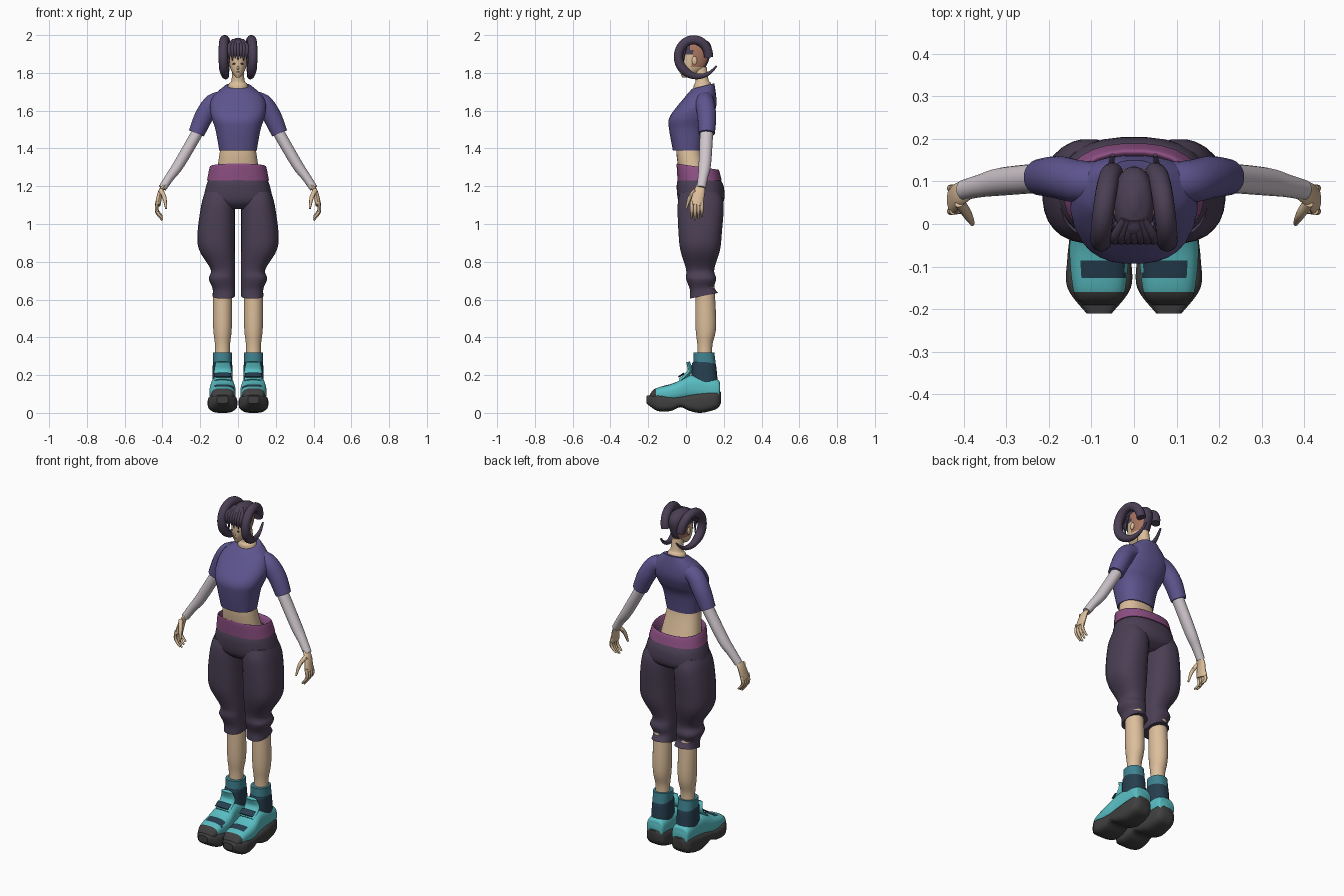
import bpy, bmesh, math
from mathutils import Vector, Matrix

cube = bpy.data.objects.get("Cube")
if cube:
    bpy.data.objects.remove(cube, do_unlink=True)


def material(name, *rgb):
    mat = bpy.data.materials.new(name)
    mat.use_nodes = True
    mat.diffuse_color = (*rgb, 1)
    shader = next(node for node in mat.node_tree.nodes if node.type == "BSDF_PRINCIPLED")
    shader.inputs["Base Color"].default_value = (*rgb, 1)
    return mat


skin = material("skin", .72, .52, .33)
plum = material("dark plum", .07, .05, .09)
violet = material("violet cloth", .11, .09, .27)
magenta = material("magenta cloth", .27, .08, .23)
pale = material("pale grey cloth", .62, .56, .6)
teal = material("bright teal", .1, .52, .55)
deep_teal = material("deep teal", .05, .23, .29)
navy = material("navy", .02, .05, .08)
rubber = material("rubber grey", .05, .05, .05)
shaved = material("shaved brown", .4, .18, .12)
made = []


def finish(name, bm, materials):
    """Turn a bmesh into a named object."""
    mesh = bpy.data.meshes.new(name)
    bm.to_mesh(mesh)
    bm.free()
    for mat in materials:
        mesh.materials.append(mat)
    part = bpy.data.objects.new(name, mesh)
    bpy.context.collection.objects.link(part)
    made.append(part)


def sides(name, pair):
    """Names and x signs of a single part or of a mirrored pair."""
    return (("left_" + name, 1), ("right_" + name, -1)) if pair else ((name, 1),)


def spline(rows, steps):
    """Catmull-Rom interpolation through tuples of equal length."""
    result = []
    last = len(rows) - 1
    for i in range(last):
        before, start, end, after = rows[max(i - 1, 0)], rows[i], rows[i + 1], rows[min(i + 2, last)]
        for step in range(steps):
            t = step / steps
            result.append([b + t / 2 * (c - a + t * (2 * a - 5 * b + 4 * c - d + t * (3 * (b - c) + d - a)))
                           for a, b, c, d in zip(before, start, end, after)])
    return result + [list(rows[last])]


def bridge(name, rings, materials, pair, paint=None):
    """Skin closed rings, cap both ends and paint the faces by a rule."""
    for label, sign in sides(name, pair):
        bm = bmesh.new()
        loops = [[bm.verts.new((x * sign, y, z)) for x, y, z in ring] for ring in rings]
        for lower, upper in zip(loops, loops[1:]):
            for k in range(len(lower)):
                bm.faces.new((lower[k - 1], lower[k], upper[k], upper[k - 1]))
        bm.faces.new(loops[0])
        bm.faces.new(loops[-1])
        bmesh.ops.recalc_face_normals(bm, faces=bm.faces)
        bm.normal_update()
        if paint:
            for face in bm.faces:
                face.material_index = paint(face.calc_center_median(), face.normal)
        finish(label, bm, materials)


def middle(half):
    return 0


def leg_line(half):
    return .082


def inseam(half):
    return half + .015


def level(height):
    return 0


def loft(name, rows, *materials, centre=middle, tilt=level, lengthwise=False,
         power=2.4, pair=False, paint=None, segments=28, steps=5):
    """Rows hold position, half width, then low and high bound of the other axis."""
    rings = []
    for position, half, low, high in spline(rows, steps):
        ring = []
        for k in range(segments):
            angle = math.tau * (k + .5) / segments
            c, s = math.cos(angle), math.sin(angle)
            x = centre(half) + half * math.copysign(abs(c) ** (2 / power), c)
            offset = (high - low) / 2 * math.copysign(abs(s) ** (2 / power), s)
            across = (low + high) / 2 + offset
            along = position + tilt(position) * offset
            ring.append((x, along, across) if lengthwise else (x, across, along))
        rings.append(ring)
    bridge(name, rings, materials, pair, paint)


def tube(name, path, mat, wide=Vector((1, 0, 0)), flat=1, pair=True, segments=14, steps=4):
    """Path holds x, y, z and the radius along the wide axis; flat thins the other."""
    points = spline(path, steps)
    spots = [Vector(point[:3]) for point in points]
    rings = []
    for i, spot in enumerate(spots):
        tangent = (spots[min(i + 1, len(spots) - 1)] - spots[max(i - 1, 0)]).normalized()
        side = (wide - tangent * wide.dot(tangent)).normalized() * points[i][3]
        other = tangent.cross(side) * flat
        angles = [math.tau * k / segments for k in range(segments)]
        rings.append([spot + side * math.cos(a) + other * math.sin(a) for a in angles])
    bridge(name, rings, [mat], pair)


def blob(name, mat, place, size, pair=True):
    for label, sign in sides(name, pair):
        bm = bmesh.new()
        bmesh.ops.create_uvsphere(bm, u_segments=12, v_segments=8, radius=1)
        spot = Matrix.Translation((place[0] * sign, place[1], place[2]))
        bm.transform(spot @ Matrix.Diagonal((*size, 1)))
        finish(label, bm, [mat])


def collar(height):
    return max(0, .25 - 6 * abs(height - 1.73))


def cuff(height):
    return max(0, .7 - height) * 2.5


def belt_slope(height):
    return (1.23 - height) * 2


# Torso: cropped shirt, bare waist and neck
loft("shirt", [(1.39, .1, -.07, .09), (1.5, .12, -.09, .11), (1.56, .14, -.09, .14), (1.62, .15, -.05, .16),
               (1.68, .13, 0, .16), (1.73, .07, .03, .15)], violet, tilt=collar)
loft("waist", [(1.22, .12, -.03, .13), (1.36, .1, -.05, .09), (1.42, .09, -.05, .08)], skin)
loft("neck", [(1.7, .06, .04, .14), (1.74, .05, .04, .13), (1.76, .035, .05, .12), (1.83, .03, .04, .11)],
     skin, tilt=collar, power=2)

# Arms: short sleeves over long fitted ones
depth = Vector((0, 1, 0))
tube("short_sleeve", [(.07, .1, 1.66, .045), (.13, .1, 1.64, .05), (.18, .11, 1.57, .05), (.22, .11, 1.48, .043)],
     violet, wide=depth, segments=22)
tube("under_sleeve", [(.2, .11, 1.51, .035), (.31, .1, 1.32, .033), (.36, .09, 1.25, .027), (.4, .08, 1.19, .024)],
     pale, wide=depth, flat=.9, segments=18)

# Hands with curled fingers
tube("palm", [(.385, .08, 1.21, .02), (.41, .07, 1.17, .03), (.425, .055, 1.1, .035)], skin, wide=depth, flat=.45)
for i, finger in enumerate(("index", "middle", "ring", "little")):
    y = .03 + i * .018
    length = .09 - .01 * abs(i - 1)
    tube(finger + "_finger", [(.425, y, 1.12, .009), (.43, y, 1.11 - length / 2, .009),
                              (.4, y, 1.11 - length, .005)], skin, wide=depth, segments=8)
tube("thumb", [(.41, .05, 1.18, .013), (.39, .02, 1.14, .011), (.38, 0, 1.08, .005)], skin, wide=depth, segments=8)

# Baggy trousers with gathered cuffs and an open waistband
loft("trouser_seat", [(1.08, .13, 0, .15), (1.12, .18, -.04, .2), (1.2, .17, -.05, .2), (1.25, .15, -.04, .17)], plum)
loft("trouser_leg", [(.62, .06, .02, .17), (.66, .06, .02, .15), (.71, .07, 0, .16), (.76, .065, 0, .15),
                     (.86, .095, -.03, .18), (.95, .1, -.04, .19), (1.1, .09, -.045, .2), (1.17, .08, -.03, .18)],
     plum, centre=inseam, tilt=cuff, pair=True)
loft("waistband", [(1.23, .165, -.045, .19), (1.3, .15, -.05, .175), (1.29, .14, -.04, .16), (1.25, .13, -.03, .15)],
     magenta, tilt=belt_slope)

# Bare shins
loft("shin", [(.29, .04, .06, .14), (.36, .04, .06, .14), (.46, .05, .05, .16), (.68, .05, .05, .15)],
     skin, centre=leg_line, power=2, pair=True)

# Chunky boots: cuff, ankle band, upper, sole, tongue and strap
loft("boot_sock", [(.24, .05, .04, .16), (.32, .05, .04, .15)], deep_teal, centre=leg_line, pair=True)
loft("boot_ankle", [(.14, .055, .03, .17), (.25, .052, .03, .16), (.27, .05, .04, .15)],
     navy, centre=leg_line, pair=True)


def boot_paint(spot, normal):
    if spot.y < -.16:
        return 2
    patch = -.13 < spot.y < -.09 and normal.z > .5 and abs(abs(spot.x) - .07) < .05
    return 1 if patch else 0


loft("boot_upper", [(.18, .04, .08, .15), (.16, .055, .07, .18), (.03, .06, .07, .2), (-.06, .07, .06, .16),
                    (-.16, .06, .06, .13), (-.19, .04, .07, .1)],
     teal, navy, rubber, centre=leg_line, lengthwise=True, power=2.8, pair=True, paint=boot_paint, steps=8)
loft("boot_sole", [(.185, .035, .05, .11), (.16, .06, .02, .12), (.08, .07, 0, .11), (.02, .07, .01, .1),
                   (-.03, .07, .03, .09), (-.08, .075, .01, .09), (-.15, .075, .01, .1), (-.21, .03, .05, .09)],
     rubber, centre=leg_line, lengthwise=True, power=3.4, pair=True)
tube("boot_tongue", [(.08, -.03, .17, .045), (.08, .02, .22, .047), (.08, .01, .27, .036)], teal, flat=.28)
tube("boot_strap", [(.08, -.04, .19, .044), (.08, -.01, .21, .044)], navy, flat=.1)


# Head with painted hairline and shaved sides
def head_paint(spot, normal):
    if abs(normal.x) > .6 and .03 < spot.y < .11 and 1.83 < spot.z < 1.95:
        return 2
    return 1 if spot.z > 1.9 or (spot.y > .095 and spot.z > 1.82) else 0


loft("head", [(1.775, .01, -.02, .02), (1.8, .03, -.03, .07), (1.84, .045, -.035, .11), (1.92, .05, -.035, .135),
              (1.965, .04, -.02, .12), (1.985, .01, .03, .07)],
     skin, plum, shaved, power=2.1, paint=head_paint, steps=7)
blob("ear", skin, (.05, .045, 1.865), (.007, .014, .022))
blob("eye", plum, (.02, -.029, 1.848), (.01, .004, .004))
blob("nose", skin, (0, -.034, 1.826), (.006, .008, .01), pair=False)
blob("mouth", shaved, (0, -.03, 1.804), (.011, .004, .003), pair=False)

# Fringe of pointed locks, longer at the temples
for i in range(-3, 4):
    x = i * .015
    tube("fringe_lock", [(x / 2, .01, 1.975, .01), (x, -.03, 1.945, .012), (x, -.042, 1.91, .011),
                         (x, -.036, 1.865 + .012 * (i % 2), .002)], plum, flat=.6, pair=False, segments=8)
tube("side_lock", [(.04, 0, 1.94, .008), (.05, -.012, 1.9, .008), (.047, -.018, 1.83, .002)], plum, segments=8)

# Curled hair tails, sweeping over, forward and back under the ear
curl = []
count = 18
for k in range(count + 1):
    travel = k / count
    turn = math.radians(340) * travel
    late = max(0, travel - .68) / .32
    reach = .08 + .05 * late ** 1.5
    thick = .025 * (1 - .8 * late)
    x = .05 + .028 * math.sin(math.pi * travel)
    curl.append((x, .04 + reach * math.cos(turn), 1.885 + (reach + .01) * math.sin(turn), thick))
tube("hair_tail", curl, plum, steps=3)

# Smooth shading with crisp edges
bpy.ops.object.select_all(action="DESELECT")
for part in made:
    part.select_set(True)
bpy.context.view_layer.objects.active = made[0]
bpy.ops.object.shade_smooth_by_angle(angle=math.radians(45))
